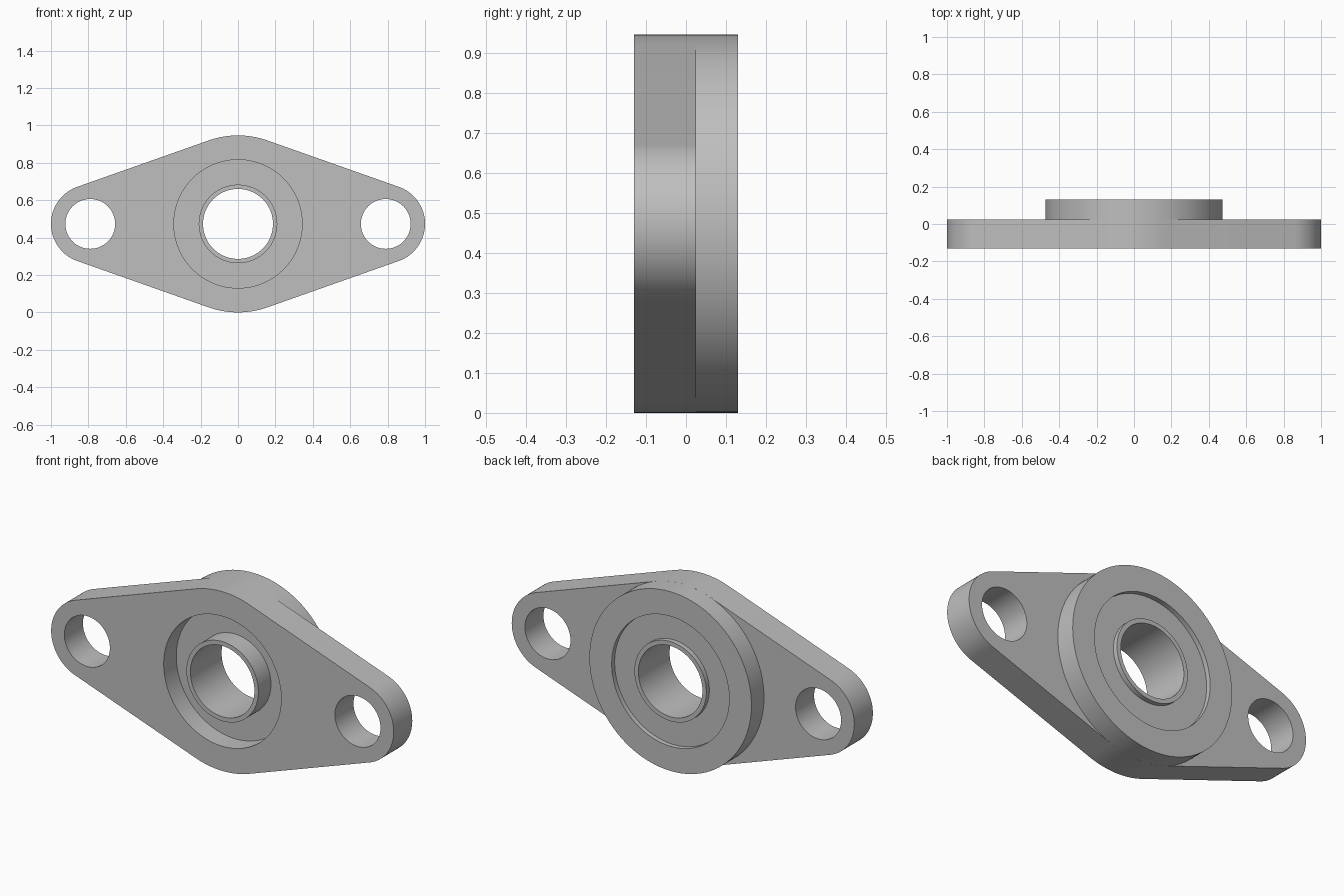
import bpy, bmesh
from math import asin, cos, pi, sin

cube = bpy.data.objects.get("Cube")
if cube:
    bpy.data.objects.remove(cube, do_unlink=True)

# Main dimensions
HUB_R, END_R, END_X = 0.473, 0.21, 0.79
BOLT_R, RECESS_R, TUBE_R, BORE_R = 0.133, 0.343, 0.21, 0.187
FRONT, SHOULDER, BACK = -0.13, 0.025, 0.13
WEB_FRONT, WEB_BACK = -0.025, 0.105
SEGMENTS = 96

grey = bpy.data.materials.new("plain grey")
grey.use_nodes = True
colour = (0.52, 0.52, 0.52, 1)
grey.diffuse_color = colour
grey.node_tree.nodes["Principled BSDF"].inputs["Base Color"].default_value = colour


def arc(cx, radius, start, end, steps):
    return [(cx + radius * cos(start + (end - start) * i / steps),
             radius * sin(start + (end - start) * i / steps))
            for i in range(steps + 1)]


def circle(cx, radius):
    return arc(cx, radius, 0, 2 * pi, SEGMENTS)[:-1]


def finish(obj):
    """Weld the mesh, face it outward and shade the curved sides smoothly."""
    bm = bmesh.new()
    bm.from_mesh(obj.data)
    bmesh.ops.remove_doubles(bm, verts=bm.verts, dist=0.0001)
    bmesh.ops.recalc_face_normals(bm, faces=bm.faces)
    bm.to_mesh(obj.data)
    bm.free()
    obj.data.materials.clear()
    obj.data.materials.append(grey)
    bpy.ops.object.select_all(action="DESELECT")
    obj.select_set(True)
    bpy.context.view_layer.objects.active = obj
    bpy.ops.object.shade_smooth_by_angle(angle=pi / 6)


# Flange plate: tangent outline around the hub and both ends, with three holes
tilt = asin((HUB_R - END_R) / END_X)
a = pi / 2 - tilt
outline = (arc(END_X, END_R, -a, a, 40) + arc(0, HUB_R, a, pi - a, 24)
           + arc(-END_X, END_R, pi - a, pi + a, 40)
           + arc(0, HUB_R, pi + a, 2 * pi - a, 24))
curve = bpy.data.curves.new("flange_plate", "CURVE")
curve.dimensions = "2D"
curve.fill_mode = "BOTH"
curve.extrude = (SHOULDER - FRONT) / 2
for loop in (outline, circle(0, RECESS_R), circle(END_X, BOLT_R), circle(-END_X, BOLT_R)):
    spline = curve.splines.new("POLY")
    spline.points.add(len(loop) - 1)
    for point, (x, y) in zip(spline.points, loop):
        point.co = (x, y, 0, 1)
    spline.use_cyclic_u = True
plate = bpy.data.objects.new("flange_plate", curve)
bpy.context.collection.objects.link(plate)
plate.rotation_euler.x = pi / 2
plate.location = (0, (FRONT + SHOULDER) / 2, HUB_R)
bpy.ops.object.select_all(action="DESELECT")
plate.select_set(True)
bpy.context.view_layer.objects.active = plate
bpy.ops.object.convert(target="MESH")
finish(bpy.context.view_layer.objects.active)

# Hub: raised back rim, recessed web and central tube, turned about the y axis
profile = [(HUB_R, SHOULDER), (HUB_R, BACK), (RECESS_R, BACK), (RECESS_R, WEB_BACK),
           (TUBE_R, WEB_BACK), (TUBE_R, BACK), (BORE_R, BACK), (BORE_R, FRONT),
           (TUBE_R, FRONT), (TUBE_R, WEB_FRONT), (RECESS_R, WEB_FRONT),
           (RECESS_R, SHOULDER)]
bm = bmesh.new()
rings = [[bm.verts.new((x, y, z)) for x, z in circle(0, r)] for r, y in profile]
for ring, following in zip(rings, rings[1:] + rings[:1]):
    for i in range(SEGMENTS):
        j = (i + 1) % SEGMENTS
        bm.faces.new((ring[i], ring[j], following[j], following[i]))
mesh = bpy.data.meshes.new("bearing_hub")
bm.to_mesh(mesh)
bm.free()
hub = bpy.data.objects.new("bearing_hub", mesh)
bpy.context.collection.objects.link(hub)
hub.location.z = HUB_R
finish(hub)
